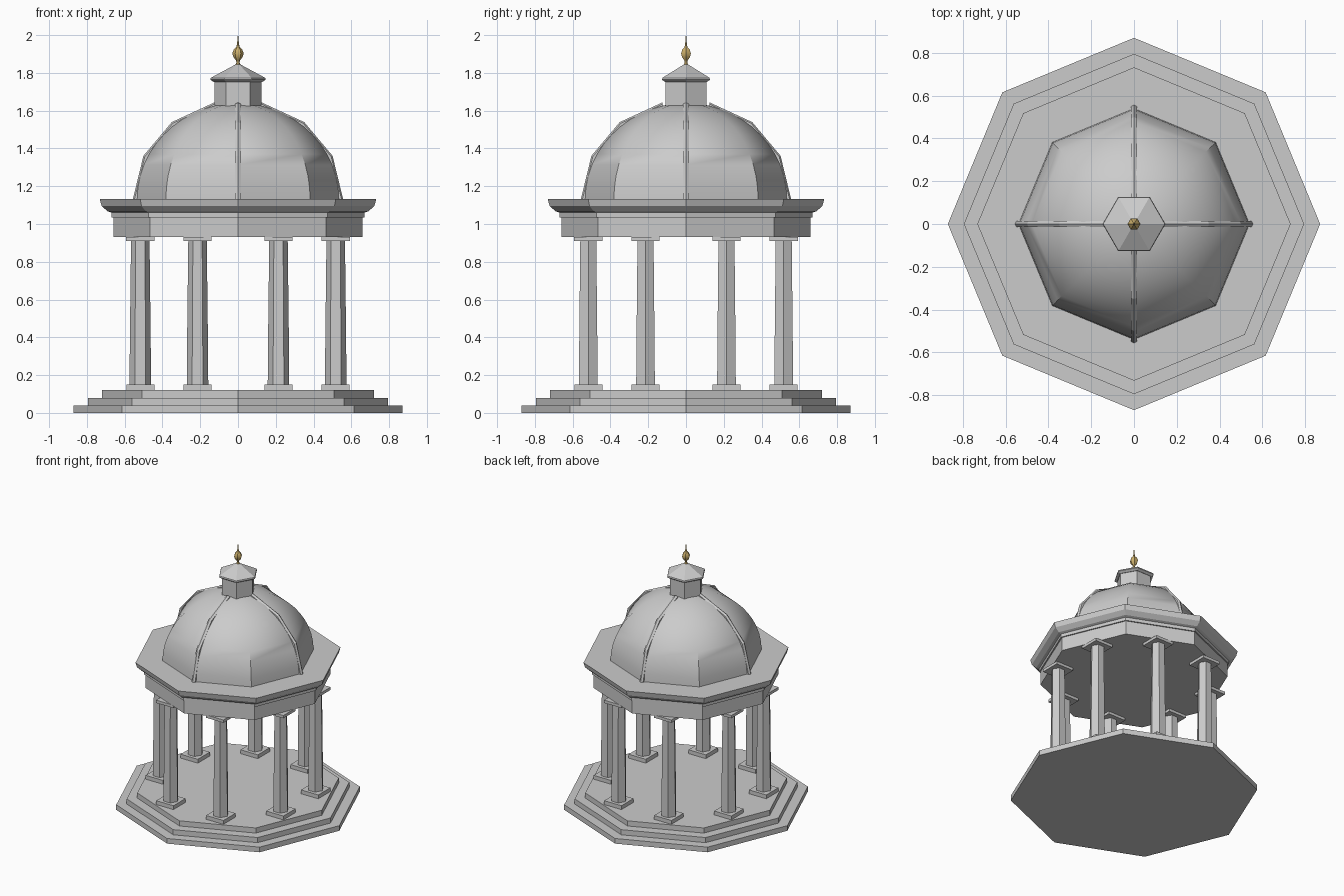
import bpy, bmesh
from math import cos, sin, pi, radians
from mathutils import Vector

if "Cube" in bpy.data.objects:
    bpy.data.objects.remove(bpy.data.objects["Cube"])


def finish(bm, name, smooth=None, mat=None):
    bmesh.ops.remove_doubles(bm, verts=bm.verts, dist=1e-5)
    bmesh.ops.recalc_face_normals(bm, faces=bm.faces)
    me = bpy.data.meshes.new(name)
    bm.to_mesh(me)
    bm.free()
    ob = bpy.data.objects.new(name, me)
    bpy.context.collection.objects.link(ob)
    if mat:
        me.materials.append(mat)
    if smooth:
        bpy.ops.object.select_all(action='DESELECT')
        ob.select_set(True)
        bpy.context.view_layer.objects.active = ob
        bpy.ops.object.shade_smooth_by_angle(angle=radians(smooth))
    return ob


def skin(bm, rings):
    # bridge closed rings of points and cap both ends
    vr = [[bm.verts.new(p) for p in r] for r in rings]
    n = len(vr[0])
    for a, b in zip(vr, vr[1:]):
        for i in range(n):
            j = (i + 1) % n
            bm.faces.new((a[i], a[j], b[j], b[i]))
    bm.faces.new(vr[0][::-1])
    bm.faces.new(vr[-1])


def lathe(name, profile, sides, center=(0, 0), **kw):
    bm = bmesh.new()
    skin(bm, [[(center[0] + r * cos(2 * pi * i / sides),
                center[1] + r * sin(2 * pi * i / sides), z)
               for i in range(sides)] for r, z in profile])
    return finish(bm, name, **kw)


def box(name, center, size):
    bm = bmesh.new()
    bmesh.ops.create_cube(bm, size=1)
    for v in bm.verts:
        v.co = Vector(v.co[i] * size[i] + center[i] for i in range(3))
    return finish(bm, name)


gold = bpy.data.materials.new("gold")
gold.diffuse_color = (0.6, 0.43, 0.15, 1)
gold.use_nodes = True
gold.node_tree.nodes["Principled BSDF"].inputs["Base Color"].default_value = gold.diffuse_color

# stepped octagonal base
for k, r in enumerate((0.87, 0.795, 0.72)):
    lathe(f"step_{k + 1}", [(r, 0.04 * k), (r, 0.04 * k + 0.04)], 8)

# ring of eight tapered columns with square plinths and capitals
for k in range(8):
    a = radians(22.5 + 45 * k)
    x, y = 0.56 * cos(a), 0.56 * sin(a)
    box(f"column_plinth_{k + 1}", (x, y, 0.135), (0.148, 0.148, 0.03))
    lathe(f"column_shaft_{k + 1}", [(0.057, 0.15), (0.055, 0.4), (0.049, 0.91)], 6, (x, y))
    box(f"column_capital_{k + 1}", (x, y, 0.92), (0.15, 0.15, 0.022))

# entablature and flared cornice
lathe("entablature", [(0.66, 0.93), (0.66, 1.035)], 8)
lathe("cornice", [(0.67, 1.035), (0.67, 1.06), (0.69, 1.067), (0.722, 1.095),
                  (0.732, 1.132)], 8)

# octagonal dome, smooth over the curve
A, B, Z0 = 0.54, 0.51, 1.13


def dome_point(deg):
    t = radians(deg)
    return A * cos(t), Z0 + B * sin(t)


lathe("dome", [dome_point(d) for d in range(0, 85, 7)], 8, smooth=40)

# four coarse ribs on the axis corners
for k in range(4):
    az = k * pi / 2
    out, side = Vector((cos(az), sin(az), 0)), Vector((-sin(az), cos(az), 0))
    rings = []
    for d in (0, 26, 51, 77):
        r, z = dome_point(d)
        t = radians(d)
        normal = out * cos(t) + Vector((0, 0, sin(t)))
        c = out * r + Vector((0, 0, z))
        rings.append([c + 0.017 * (normal * cos(i * pi / 3) + side * sin(i * pi / 3))
                      for i in range(6)])
    bm = bmesh.new()
    skin(bm, rings)
    finish(bm, f"dome_rib_{k + 1}")

# hexagonal lantern with its roof
lathe("lantern", [(0.125, 1.61), (0.125, 1.755)], 6)
lathe("lantern_roof", [(0.128, 1.752), (0.147, 1.764), (0.144, 1.774), (0.012, 1.845)], 6)

# gold finial
lathe("finial", [(0.018, 1.835), (0.008, 1.855), (0.011, 1.868), (0.024, 1.882),
                 (0.03, 1.903), (0.023, 1.923), (0.009, 1.937), (0.005, 1.955),
                 (0.001, 2.0)], 6, smooth=40, mat=gold)
